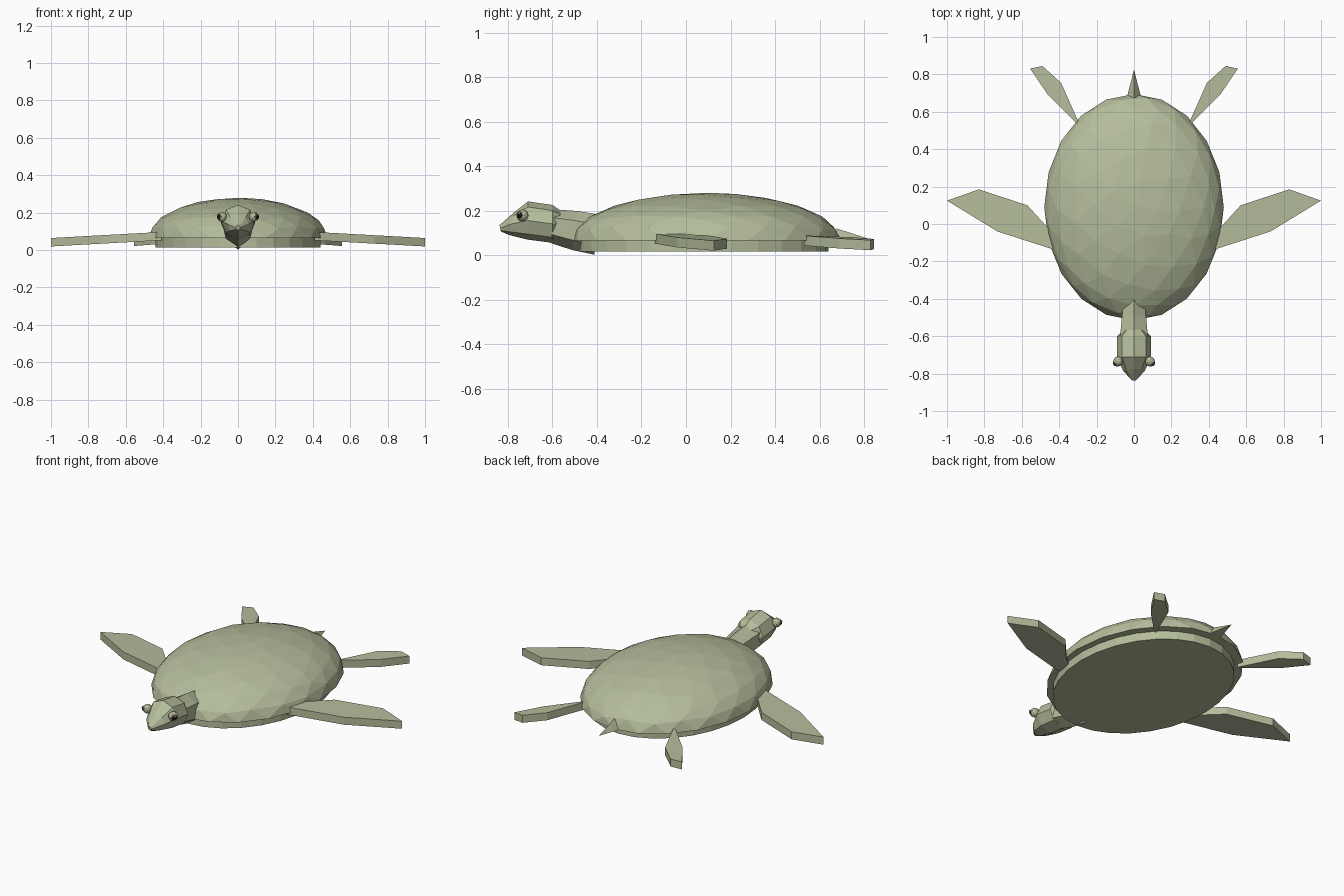
import bpy, bmesh, random
from math import sin, cos, pi
from mathutils import Vector

if "Cube" in bpy.data.objects:
    bpy.data.objects.remove(bpy.data.objects["Cube"], do_unlink=True)
random.seed(4)


def material(name, rgb):
    m = bpy.data.materials.new(name)
    m.use_nodes = True
    m.diffuse_color = (*rgb, 1)
    m.node_tree.nodes["Principled BSDF"].inputs["Base Color"].default_value = (*rgb, 1)
    return m


SKIN = material("sage green", (0.46, 0.51, 0.33))
BLACK = material("pupil black", (0.01, 0.01, 0.01))
BROWN = material("iris brown", (0.2, 0.08, 0.06))
WHITE = material("highlight white", (0.85, 0.85, 0.85))


def finish(bm, name, mat=SKIN):
    bmesh.ops.recalc_face_normals(bm, faces=bm.faces)
    mesh = bpy.data.meshes.new(name)
    bm.to_mesh(mesh)
    bm.free()
    mesh.materials.append(mat)
    ob = bpy.data.objects.new(name, mesh)
    bpy.context.collection.objects.link(ob)
    return ob


def loft(name, rings, sides):
    """Rings along y: (y, z, half width, half height, lean of the top in y)."""
    bm = bmesh.new()
    loops = []
    for y, z, w, h, lean in rings:
        angles = [pi / 2 + 2 * pi * i / sides for i in range(sides)]
        loops.append([bm.verts.new((w * cos(a), y + lean * sin(a), z + h * sin(a)))
                      for a in angles])
    for a, b in zip(loops, loops[1:]):
        for i in range(sides):
            j = (i + 1) % sides
            bm.faces.new((a[i], a[j], b[j], b[i]))
    bm.faces.new(loops[0])
    bm.faces.new(loops[-1])
    return finish(bm, name)


def flipper(name, outline, side, slope, root_x, top):
    """Flat slab that drops gently from the root to the tip."""
    bm = bmesh.new()
    rows = []
    for drop in (0, 0.045):
        rows.append([bm.verts.new((side * x, y, top - drop - slope * (x - root_x)))
                     for x, y in outline])
    n = len(outline)
    for row in rows:
        bm.faces.new(row)
    for i in range(n):
        j = (i + 1) % n
        bm.faces.new((rows[0][i], rows[0][j], rows[1][j], rows[1][i]))
    return finish(bm, name)


def ball(name, centre, radius, mat, subdivisions=2):
    bm = bmesh.new()
    bmesh.ops.create_icosphere(bm, subdivisions=subdivisions, radius=radius)
    bmesh.ops.translate(bm, verts=bm.verts, vec=centre)
    return finish(bm, name, mat)


# Faceted domed shell with a flat underside
bm = bmesh.new()
bmesh.ops.create_icosphere(bm, subdivisions=3, radius=1)
for v in bm.verts:
    if v.co.z > 0.1:
        push = Vector([random.uniform(-0.035, 0.035) for _ in range(3)])
        v.co = (v.co + push).normalized()
cut = bmesh.ops.bisect_plane(bm, geom=bm.verts[:] + bm.edges[:] + bm.faces[:],
                             plane_co=(0, 0, 0), plane_no=(0, 0, 1), clear_inner=True)
bmesh.ops.holes_fill(bm, edges=[e for e in bm.edges if e.is_boundary])
for v in bm.verts:
    v.co = (0.48 * v.co.x, 0.09 + 0.605 * v.co.y, 0.065 + 0.215 * v.co.z)
finish(bm, "shell")

# Belly plate
bm = bmesh.new()
bmesh.ops.create_cone(bm, cap_ends=True, segments=28, radius1=1, radius2=1, depth=1)
for v in bm.verts:
    v.co = (0.44 * v.co.x, 0.08 + 0.56 * v.co.y, 0.041 + 0.052 * v.co.z)
finish(bm, "belly_plate")

# Neck and head
loft("neck", [(-0.40, 0.092, 0.06, 0.09, 0.012),
              (-0.50, 0.11, 0.075, 0.088, 0.01),
              (-0.60, 0.13, 0.085, 0.075, 0.01)], 6)
loft("head", [(-0.565, 0.145, 0.055, 0.055, 0),
              (-0.60, 0.14, 0.09, 0.085, 0),
              (-0.71, 0.155, 0.09, 0.086, 0),
              (-0.785, 0.14, 0.058, 0.05, 0.01),
              (-0.835, 0.12, 0.012, 0.014, -0.003)], 8)

# Pointed tail
bm = bmesh.new()
base = [bm.verts.new(p) for p in ((-0.036, 0.685, 0.065), (0.036, 0.685, 0.065),
                                  (0, 0.675, 0.12))]
tip = bm.verts.new((0, 0.825, 0.072))
bm.faces.new(base)
for i in range(3):
    bm.faces.new((base[i], base[(i + 1) % 3], tip))
finish(bm, "tail")

# Flippers and eyes on both sides
FRONT = [(0.41, -0.14), (0.45, -0.13), (0.73, -0.04), (1.0, 0.125),
         (0.83, 0.185), (0.57, 0.10), (0.47, -0.01), (0.42, -0.05)]
REAR = [(0.29, 0.53), (0.315, 0.545), (0.46, 0.69), (0.555, 0.83),
        (0.49, 0.845), (0.39, 0.755)]
for label, s in (("left", 1), ("right", -1)):
    flipper(label + "_front_flipper", FRONT, s, 0.055, 0.41, 0.097)
    flipper(label + "_rear_flipper", REAR, s, 0.08, 0.29, 0.088)
    ball(label + "_eyelid", (s * 0.085, -0.735, 0.178), 0.027, SKIN)
    ball(label + "_iris", (s * 0.092, -0.741, 0.179), 0.0205, BROWN)
    ball(label + "_pupil", (s * 0.097, -0.744, 0.179), 0.0165, BLACK)
    ball(label + "_highlight", (s * 0.109, -0.75, 0.187), 0.005, WHITE, 1)
